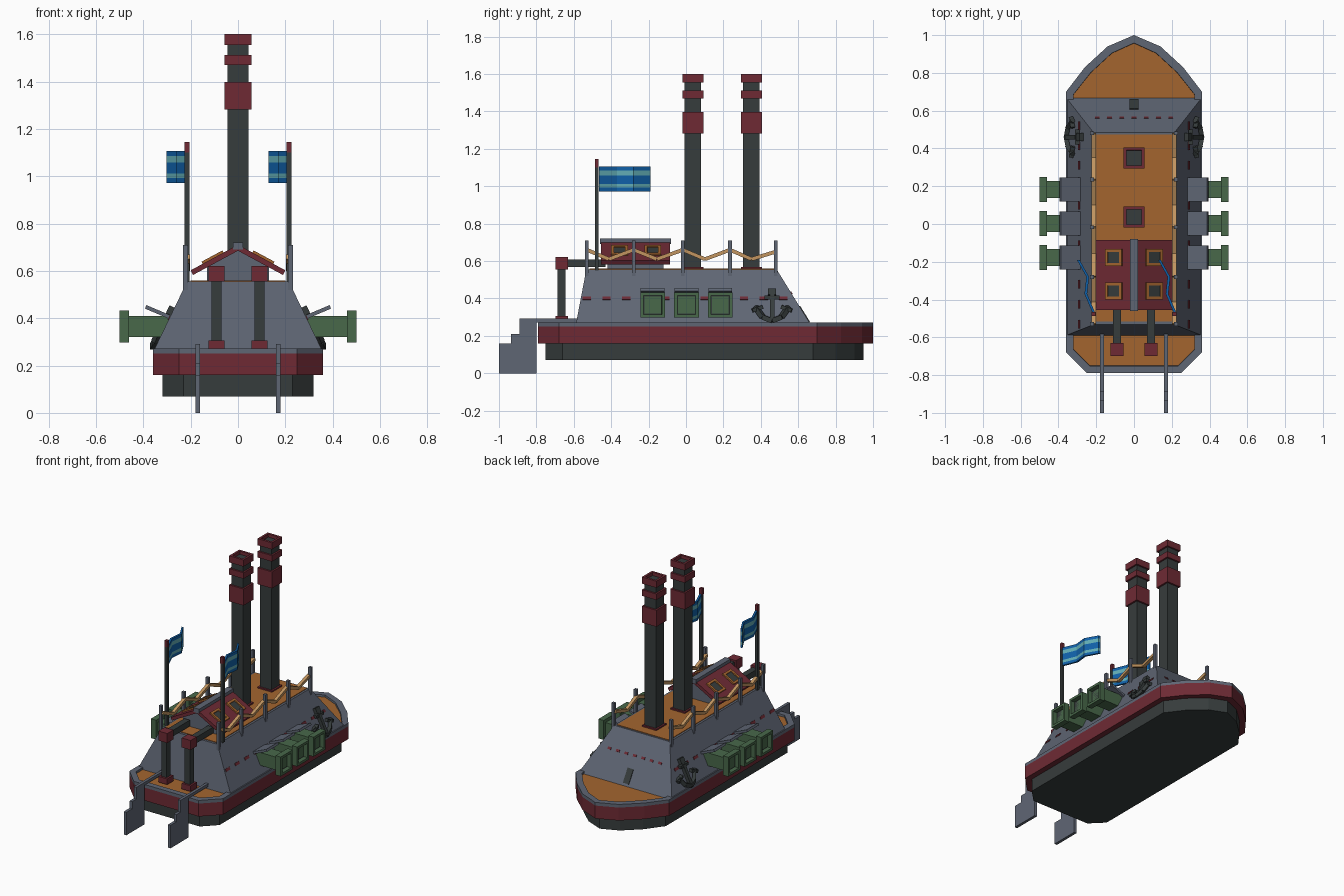
import bpy, bmesh, math
from mathutils import Vector, Matrix, Euler

if "Cube" in bpy.data.objects:
    bpy.data.objects.remove(bpy.data.objects["Cube"])


def material(name, hexcode):
    m = bpy.data.materials.new(name)
    c = [int(hexcode[i:i + 2], 16) / 255 for i in (0, 2, 4)]
    m.diffuse_color = [((v + 0.055) / 1.055) ** 2.4 if v > 0.04 else v / 12.92 for v in c] + [1]
    m.use_nodes = True
    m.node_tree.nodes["Principled BSDF"].inputs["Base Color"].default_value = m.diffuse_color
    return m


GREY = material("slate_grey", "5f6674")
RED = material("dark_red", "6e2a34")
DARK = material("charcoal", "363c3c")
ORANGE = material("deck_orange", "a4652f")
GREEN = material("gun_green", "48684a")
BLUE = material("flag_blue", "1060a8")
TEAL = material("flag_teal", "62acb4")
TAN = material("rope_tan", "c29560")


def finish(bm, name, mat):
    bmesh.ops.recalc_face_normals(bm, faces=bm.faces)
    me = bpy.data.meshes.new(name)
    bm.to_mesh(me)
    bm.free()
    me.materials.append(mat)
    ob = bpy.data.objects.new(name, me)
    bpy.context.collection.objects.link(ob)
    return ob


def box(name, loc, size, mat, rot=(0, 0, 0)):
    bm = bmesh.new()
    m = Matrix.Translation(loc) @ Euler(rot).to_matrix().to_4x4() @ Matrix.Diagonal((*size, 1))
    bmesh.ops.create_cube(bm, size=1, matrix=m)
    return finish(bm, name, mat)


def beam(name, a, b, w, h, mat):
    """Bar from a to b, w wide sideways and h thick."""
    a, b = Vector(a), Vector(b)
    d = b - a
    bm = bmesh.new()
    m = Matrix.Translation((a + b) / 2) @ d.to_track_quat('Y', 'Z').to_matrix().to_4x4()
    bmesh.ops.create_cube(bm, size=1, matrix=m @ Matrix.Diagonal((w, d.length, h, 1)))
    return finish(bm, name, mat)


def prism(name, pts, vec, mat):
    bm = bmesh.new()
    f = bm.faces.new([bm.verts.new(p) for p in pts])
    r = bmesh.ops.extrude_face_region(bm, geom=[f])
    bmesh.ops.translate(bm, vec=vec, verts=[g for g in r["geom"] if isinstance(g, bmesh.types.BMVert)])
    return finish(bm, name, mat)


def recess(ob, direction, rim, depth, mat):
    """Sink the face pointing along direction, leaving a rim, and colour the floor."""
    d = Vector(direction)
    ob.data.materials.append(mat)
    bm = bmesh.new()
    bm.from_mesh(ob.data)
    bm.normal_update()
    f = max(bm.faces, key=lambda q: q.normal.dot(d))
    bmesh.ops.inset_region(bm, faces=[f], thickness=rim)
    bmesh.ops.inset_region(bm, faces=[f], thickness=0.001)
    bmesh.ops.translate(bm, vec=-d * depth, verts=f.verts)
    f.material_index = 1
    bm.to_mesh(ob.data)
    bm.free()


def outline(half, z):
    return [(x, y, z) for x, y in half] + [(-x, y, z) for x, y in reversed(half) if x > 0]


# Hull, red belt and deck with raised rim
belt = [(0, 1), (0.14, 0.94), (0.26, 0.83), (0.36, 0.70), (0.36, -0.68), (0.25, -0.79)]
keel = [(0, 0.95), (0.12, 0.90), (0.23, 0.80), (0.32, 0.68), (0.32, -0.66), (0.23, -0.75)]
prism("lower_hull", outline(keel, 0.07), (0, 0, 0.09), DARK)
prism("hull_belt", outline(belt, 0.16), (0, 0, 0.09), RED)
deck = prism("deck", outline(belt, 0.25), (0, 0, 0.022), GREY)
recess(deck, (0, 0, 1), 0.042, 0.014, ORANGE)

# Sloped casemate with planked roof
bm = bmesh.new()
low = [bm.verts.new(p) for p in ((-.36, -.59, .255), (.36, -.59, .255), (.36, .67, .255), (-.36, .67, .255))]
top = [bm.verts.new(p) for p in ((-.215, -.533, .555), (.215, -.533, .555), (.215, .485, .555), (-.215, .485, .555))]
bm.faces.new(low)
bm.faces.new(top)
for i in range(4):
    j = (i + 1) % 4
    bm.faces.new((low[i], low[j], top[j], top[i]))
finish(bm, "casemate", GREY)
box("roof_deck", (0, -0.022, 0.556), (0.40, 0.99, 0.006), ORANGE)


def side_x(z):
    return 0.36 - 0.145 * (z - 0.255) / 0.30


def bow_y(z):
    return 0.67 - 0.185 * (z - 0.255) / 0.30


SIDE_TILT = math.atan2(0.145, 0.30)
BOW_TILT = math.atan2(0.185, 0.30)

# Red trim dashes and bow hatch
for s in (-1, 1):
    for i in range(11):
        y = -0.53 + i * 0.105
        box("side_trim", (s * side_x(0.40), y, 0.40), (0.008, 0.045, 0.018), RED, (0, -s * SIDE_TILT, 0))
for i in range(7):
    box("bow_trim", (-0.195 + i * 0.065, bow_y(0.43), 0.43), (0.025, 0.008, 0.016), RED, (BOW_TILT, 0, 0))
box("bow_hatch", (0, bow_y(0.315), 0.315), (0.045, 0.009, 0.10), DARK, (BOW_TILT, 0, 0))

# Cabin with gable roof, ridge and skylights
prism("cabin_wall", [(-.13, -.42, .55), (.13, -.42, .55), (.13, -.42, .615), (0, -.42, .685), (-.13, -.42, .615)],
      (0, 0.30, 0), GREY)
a = math.atan2(0.105, 0.195)
for s in (-1, 1):
    box("cabin_roof", (s * 0.0975, -0.27, 0.645), (0.222, 0.37, 0.022), RED, (0, s * a, 0))
    n = Vector((s * math.sin(a), 0, math.cos(a)))
    for y in (-0.355, -0.178):
        w = box("skylight", Vector((s * 0.10, y, 0.644)) + n * 0.013, (0.10, 0.09, 0.016), ORANGE, (0, s * a, 0))
        recess(w, n, 0.022, 0.006, DARK)
box("cabin_ridge", (0, -0.27, 0.705), (0.044, 0.38, 0.03), GREY)

# Two tall chimneys with collars
for y in (0.037, 0.35):
    box("chimney", (0, y, 1.06), (0.088, 0.088, 1.02), DARK)
    box("chimney_base", (0, y, 0.558), (0.112, 0.112, 0.02), RED)
    for z, h in ((1.34, 0.115), (1.49, 0.042)):
        box("chimney_collar", (0, y, z), (0.112, 0.112, h), RED)
    crown = box("chimney_crown", (0, y, 1.577), (0.112, 0.112, 0.046), RED)
    recess(crown, (0, 0, 1), 0.022, 0.022, DARK)

for s in (-1, 1):
    # Steam pipes at the front
    box("pipe_upright", (s * 0.09, -0.665, 0.42), (0.042, 0.042, 0.30), DARK)
    box("pipe_foot", (s * 0.09, -0.665, 0.285), (0.068, 0.068, 0.04), RED)
    box("pipe_elbow", (s * 0.09, -0.665, 0.588), (0.068, 0.068, 0.066), RED)
    box("pipe_horizontal", (s * 0.09, -0.535, 0.588), (0.042, 0.21, 0.042), DARK)

    # Stepped rudder plates
    steps = [(-.58, .272), (-.58, .292), (-.89, .292), (-.89, .21), (-.935, .21), (-.935, .16),
             (-1, .16), (-1, 0), (-.80, 0), (-.80, .272)]
    prism("rudder", [(s * 0.17 - 0.01, y, z) for y, z in steps], (0.02, 0, 0), GREY)

    # Guns with open muzzles and lifted port lids
    for y in (-0.178, 0.003, 0.183):
        box("gun_barrel", (s * 0.37, y, 0.365), (0.20, 0.09, 0.09), GREEN)
        muzzle = box("gun_muzzle", (s * 0.48, y, 0.365), (0.04, 0.132, 0.135), GREEN)
        recess(muzzle, (s, 0, 0), 0.024, 0.03, DARK)
        beam("port_lid", (s * 0.272, y, 0.398), (s * 0.39, y, 0.448), 0.128, 0.016, GREY)

    # Railing posts and sagging rope
    posts = (-0.53, -0.28, -0.017, 0.235, 0.48)
    for y in posts:
        box("rail_post", (s * 0.222, y, 0.61), (0.02, 0.02, 0.20), GREY)
    line = []
    for y0, y1 in zip(posts, posts[1:]):
        line += [(y0, 0.66), (y0 * 0.53 + y1 * 0.47, 0.61)]
    line.append((posts[-1], 0.65))
    for p, q in zip(line, line[1:]):
        beam("rail_rope", (s * 0.213, *p), (s * 0.213, *q), 0.022, 0.02, TAN)

    # Anchor hung on the sloped side
    def on_side(y, z):
        return (s * (side_x(z) + 0.012), y, z)
    arms = [(0.37, 0.355), (0.41, 0.30), (0.46, 0.28), (0.51, 0.30), (0.55, 0.355)]
    for p, q in zip(arms, arms[1:]):
        beam("anchor_arm", on_side(*p), on_side(*q), 0.024, 0.026, DARK)
    for c, d in ((0.37, 1), (0.55, -1)):
        beam("anchor_fluke", on_side(c - 0.015 * d, 0.335), on_side(c + 0.04 * d, 0.355), 0.024, 0.02, DARK)
    beam("anchor_shank", on_side(0.46, 0.28), on_side(0.46, 0.42), 0.024, 0.024, DARK)
    beam("anchor_stock", on_side(0.42, 0.405), on_side(0.50, 0.405), 0.024, 0.02, DARK)
    box("anchor_ring", on_side(0.46, 0.433), (0.024, 0.042, 0.036), DARK, (0, -s * SIDE_TILT, 0))

    # Flagpoles with waving striped flags, both blown the same way
    box("flagpole", (s * 0.215, -0.477, 0.83), (0.02, 0.02, 0.56), DARK)
    box("flagpole_tip", (s * 0.215, -0.477, 1.122), (0.021, 0.021, 0.045), RED)
    wave = [(0, -0.465), (-0.04, -0.37), (-0.03, -0.28), (-0.08, -0.19)]
    levels = (0.972, 0.992, 1.012, 1.058, 1.085, 1.106)
    for i, (z0, z1) in enumerate(zip(levels, levels[1:])):
        pts = [(s * 0.215 + x + 0.007, y, z0) for x, y in wave]
        pts += [(s * 0.215 + x - 0.007, y, z0) for x, y in reversed(wave)]
        prism("flag_stripe", pts, (0, 0, z1 - z0), (BLUE, TEAL)[i % 2])
